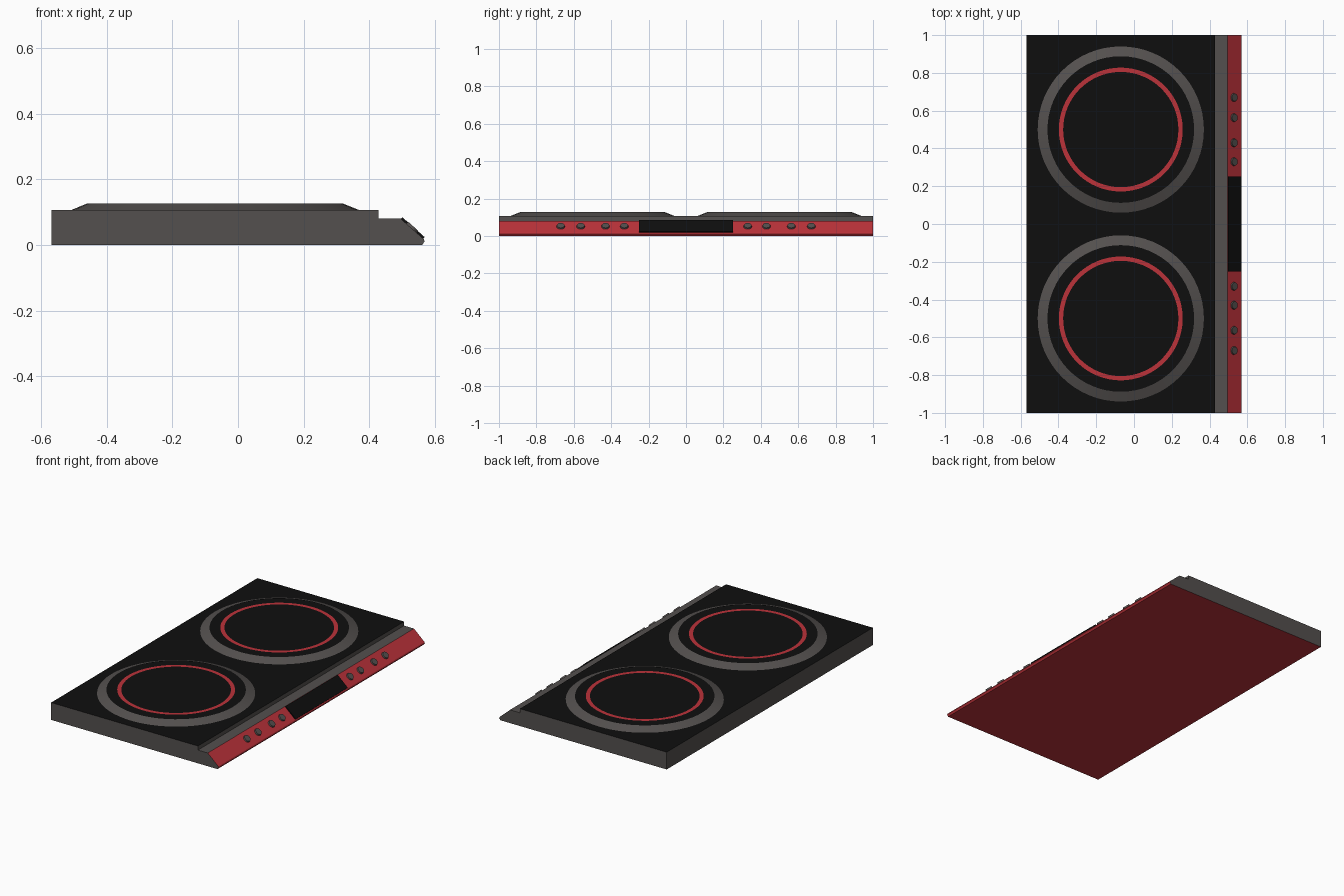
import bpy, bmesh, math
from mathutils import Matrix, Vector

if "Cube" in bpy.data.objects:
    bpy.data.objects.remove(bpy.data.objects["Cube"])


def material(name, rgb):
    m = bpy.data.materials.new(name)
    m.diffuse_color = (*rgb, 1)
    m.use_nodes = True
    m.node_tree.nodes["Principled BSDF"].inputs["Base Color"].default_value = m.diffuse_color
    return m


BLACK = material("glossy black", (0.0045, 0.0045, 0.0045))
GRAY = material("warm dark gray", (0.088, 0.08, 0.077))
RED = material("deep red", (0.50, 0.032, 0.042))
MATS = [BLACK, GRAY, RED]


def finish(bm, name, fix_normals=True):
    if fix_normals:
        bmesh.ops.recalc_face_normals(bm, faces=bm.faces)
    mesh = bpy.data.meshes.new(name)
    bm.to_mesh(mesh)
    bm.free()
    for m in MATS:
        mesh.materials.append(m)
    ob = bpy.data.objects.new(name, mesh)
    bpy.context.collection.objects.link(ob)
    return ob


def smooth(ob, degrees):
    bpy.ops.object.select_all(action='DESELECT')
    ob.select_set(True)
    bpy.context.view_layer.objects.active = ob
    bpy.ops.object.shade_smooth_by_angle(angle=math.radians(degrees))


# Body: side profile with step and slanted control panel, extruded along y
profile = [(-0.569, 0), (-0.569, 0.106), (0.428, 0.106), (0.428, 0.081),
           (0.495, 0.081), (0.566, 0.018), (0.569, 0.011), (0.561, 0)]
bm = bmesh.new()
face = bm.faces.new([bm.verts.new((x, -1, z)) for x, z in profile])
ext = bmesh.ops.extrude_face_region(bm, geom=[face])
bmesh.ops.translate(bm, vec=(0, 2, 0),
                    verts=[v for v in ext["geom"] if isinstance(v, bmesh.types.BMVert)])
bmesh.ops.recalc_face_normals(bm, faces=bm.faces)
for f in bm.faces:
    c, n = f.calc_center_median(), f.normal
    f.material_index = 1
    if n.z > 0.9 and c.z > 0.1:
        f.material_index = 0            # black top
    elif n.z < -0.5 or (n.x > 0.3 and c.z < 0.075):
        f.material_index = 2            # red underside and control panel
finish(bm, "body")

# Raised round plates: gray bevel, black top with an inlaid red ring
SEG = 64
rings = [(0.44, 0.106), (0.388, 0.127), (0.328, 0.127), (0.305, 0.127)]
band_colour = [1, 0, 2]
for label, y in (("front_plate", -0.5), ("back_plate", 0.5)):
    bm = bmesh.new()
    loops = [[bm.verts.new((-0.07 + r * math.cos(2 * math.pi * i / SEG),
                            y + r * math.sin(2 * math.pi * i / SEG), z))
              for i in range(SEG)] for r, z in rings]
    for k, colour in enumerate(band_colour):
        a, b = loops[k], loops[k + 1]
        for i in range(SEG):
            j = (i + 1) % SEG
            bm.faces.new((a[i], a[j], b[j], b[i])).material_index = colour
    bm.faces.new(loops[-1]).material_index = 0
    smooth(finish(bm, label, False), 15)

# Frame of the slanted panel: local x runs up the slope, local z points outward
top, low = Vector((0.495, 0, 0.081)), Vector((0.566, 0, 0.018))
up = (top - low).normalized()
out = Vector((-1, 0, 0)).cross(Vector((0, 1, 0)))
out = Vector((up.z, 0, -up.x))
panel = Matrix((up, out.cross(up), out)).transposed().to_4x4()
panel.translation = (top + low) / 2

# Display: thin black plate on the slope
bm = bmesh.new()
length = (top - low).length
bmesh.ops.create_cube(bm, size=1, matrix=panel @ Matrix.Translation((0, 0, 0.003))
                      @ Matrix.Diagonal((length * 0.96, 0.504, 0.007, 1)))
finish(bm, "display")

# Knobs: four short buttons on each side of the display
for n, y in enumerate(s * d for s in (-1, 1) for d in (0.33, 0.43, 0.563, 0.67)):
    bm = bmesh.new()
    bmesh.ops.create_cone(bm, cap_ends=True, segments=20, radius1=0.023, radius2=0.020,
                          depth=0.010,
                          matrix=Matrix.Translation((0, y, 0)) @ panel
                          @ Matrix.Translation((0.002, 0, 0.003)))
    for f in bm.faces:
        f.material_index = 1
    smooth(finish(bm, f"knob_{n + 1}"), 30)
